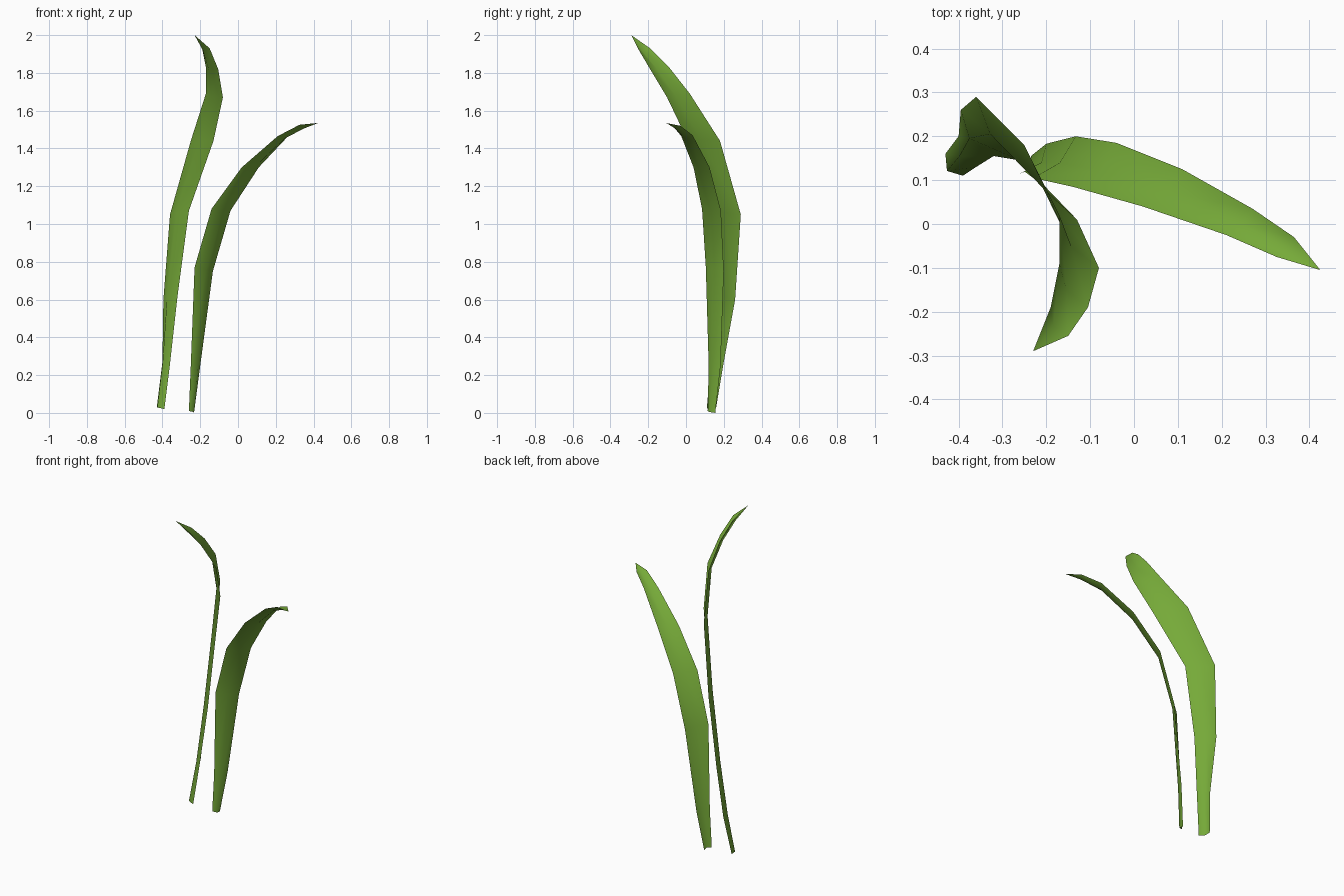
import bpy, bmesh
from mathutils import Vector

if "Cube" in bpy.data.objects:
    bpy.data.objects.remove(bpy.data.objects["Cube"])

leaf = bpy.data.materials.new("leaf_green")
leaf.diffuse_color = (0.18, 0.40, 0.04, 1)
leaf.use_nodes = True
leaf.node_tree.nodes["Principled BSDF"].inputs["Base Color"].default_value = leaf.diffuse_color


def blade(name, left, right, tip, keel):
    """Keeled leaf: two edges and a raised centre fold, closing in a point."""
    left, right = [Vector(p) for p in left], [Vector(p) for p in right]
    tip = Vector(tip)
    mids = [(a + b) / 2 for a, b in zip(left, right)] + [tip]
    bm = bmesh.new()
    rows = []
    for i, (a, b) in enumerate(zip(left, right)):
        along = mids[i + 1] - mids[max(i - 1, 0)]
        out = (b - a).cross(along).normalized()
        depth = min(keel, 0.4 * (b - a).length)
        rows.append([bm.verts.new(p) for p in (a, mids[i] + out * depth, b)])
    for r, s in zip(rows, rows[1:]):
        for k in (0, 1):
            bm.faces.new((r[k], r[k + 1], s[k + 1], s[k]))
    end = bm.verts.new(tip)
    for k in (0, 1):
        bm.faces.new((rows[-1][k], rows[-1][k + 1], end))
    for f in bm.faces:
        f.smooth = True
    me = bpy.data.meshes.new(name)
    bm.to_mesh(me)
    bm.free()
    me.materials.append(leaf)
    ob = bpy.data.objects.new(name, me)
    bpy.context.collection.objects.link(ob)


# Tall blade, curling forward at the top
blade("tall_blade",
      [(-.43, .16, .03), (-.40, .20, .27), (-.395, .26, .60), (-.36, .29, 1.05),
       (-.25, .18, 1.44), (-.17, .02, 1.69), (-.17, -.09, 1.83), (-.19, -.19, 1.93)],
      [(-.39, .11, .02), (-.36, .13, .26), (-.32, .155, .62), (-.26, .145, 1.07),
       (-.13, .01, 1.44), (-.08, -.10, 1.67), (-.105, -.19, 1.82), (-.15, -.255, 1.93)],
      (-.23, -.29, 2.0), .022)

# Short blade, arching over to the right
blade("short_blade",
      [(-.26, .115, .01), (-.25, .12, .25), (-.23, .105, .77), (-.14, .085, 1.08),
       (.02, .04, 1.30), (.21, -.025, 1.465), (.325, -.075, 1.525)],
      [(-.235, .155, 0), (-.20, .183, .25), (-.133, .20, .75), (-.04, .185, 1.07),
       (.11, .125, 1.30), (.27, .035, 1.47), (.365, -.03, 1.52)],
      (.425, -.105, 1.535), .018)
